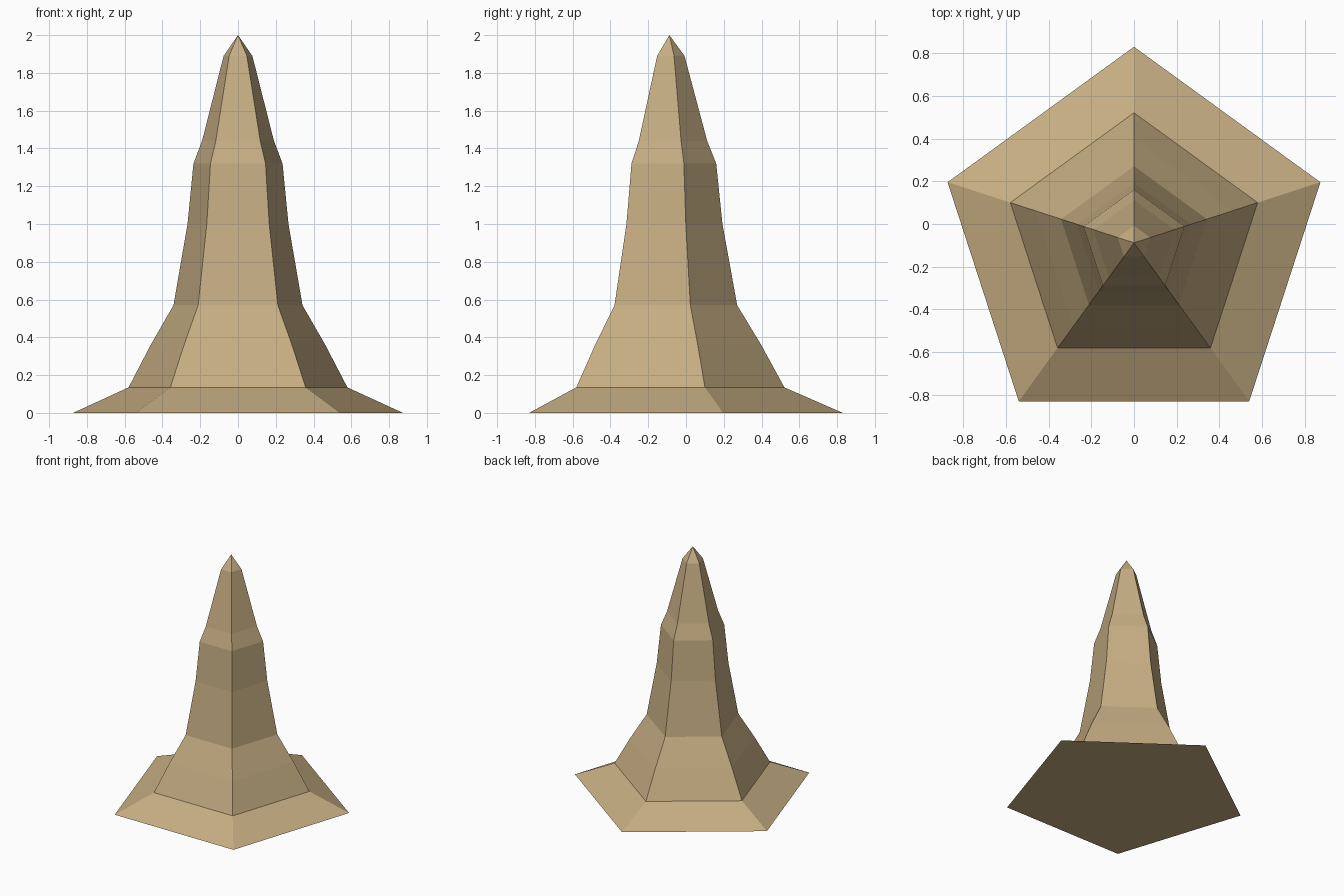
import bpy, bmesh, math

if "Cube" in bpy.data.objects:
    bpy.data.objects.remove(bpy.data.objects["Cube"])

# single sandstone colour
stone = bpy.data.materials.new("sandstone")
stone.diffuse_color = (0.56, 0.42, 0.225, 1)
stone.use_nodes = True
stone.node_tree.nodes["Principled BSDF"].inputs["Base Color"].default_value = stone.diffuse_color

# (radius, height) of each five-sided ring
PROFILE = [(0.918, 0), (0.609, 0.135), (0.486, 0.36), (0.359, 0.57), (0.281, 1.0),
           (0.248, 1.32), (0.2, 1.44), (0.08, 1.89)]
CENTRE_Y = -0.088
SIDES = 5

bm = bmesh.new()
rings = []
for r, z in PROFILE:
    rings.append([bm.verts.new((r * math.cos(a), CENTRE_Y + r * math.sin(a), z))
                  for a in (math.pi / 2 + i * math.tau / SIDES for i in range(SIDES))])

# base, flared sides and pointed tip
bm.faces.new(rings[0][::-1])
for lo, hi in zip(rings, rings[1:]):
    for i in range(SIDES):
        j = (i + 1) % SIDES
        bm.faces.new((lo[i], lo[j], hi[j], hi[i]))
tip = bm.verts.new((0, CENTRE_Y, 2))
for i in range(SIDES):
    bm.faces.new((rings[-1][i], rings[-1][(i + 1) % SIDES], tip))

mesh = bpy.data.meshes.new("spire")
bm.to_mesh(mesh)
bm.free()
mesh.materials.append(stone)
spire = bpy.data.objects.new("spire", mesh)
bpy.context.collection.objects.link(spire)
